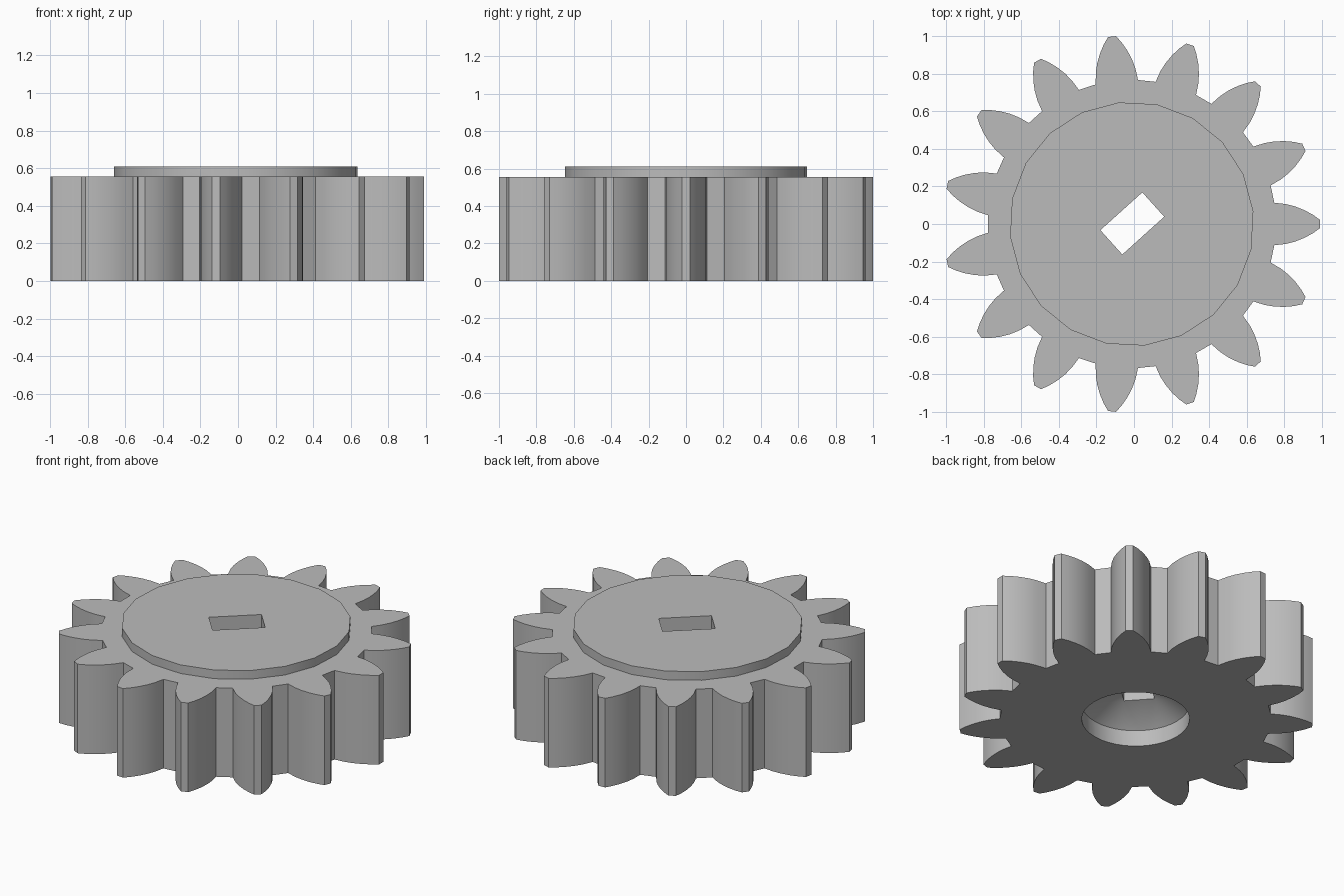
import bpy
import bmesh
from math import radians, sin, cos, pi
from mathutils import Matrix, Vector

if "Cube" in bpy.data.objects:
    bpy.data.objects.remove(bpy.data.objects["Cube"], do_unlink=True)

CX = -0.012          # gear axis
TEETH = 15
GEAR_TOP = 0.556
HUB_TOP = 0.61
RECESS_TOP = 0.1     # straight part of the underside recess
SHAFT_START = 0.21   # where the recess has narrowed to the slot

grey = bpy.data.materials.new("plain grey")
grey.use_nodes = True
colour = (0.5, 0.5, 0.5, 1)
grey.diffuse_color = colour
grey.node_tree.nodes["Principled BSDF"].inputs["Base Color"].default_value = colour


def ring(radius, sides, turn=0.0):
    return [(CX + radius * cos(turn + 2 * pi * i / sides),
             radius * sin(turn + 2 * pi * i / sides)) for i in range(sides)]


def add_object(name, bm):
    bmesh.ops.recalc_face_normals(bm, faces=bm.faces)
    mesh = bpy.data.meshes.new(name)
    bm.to_mesh(mesh)
    bm.free()
    mesh.materials.append(grey)
    obj = bpy.data.objects.new(name, mesh)
    bpy.context.collection.objects.link(obj)
    return obj


def prism(name, outline, bottom, top):
    bm = bmesh.new()
    face = bm.faces.new([bm.verts.new((x, y, bottom)) for x, y in outline])
    side = bmesh.ops.extrude_face_region(bm, geom=[face], use_keep_orig=True)
    verts = [v for v in side["geom"] if isinstance(v, bmesh.types.BMVert)]
    bmesh.ops.translate(bm, verts=verts, vec=(0, 0, top - bottom))
    return add_object(name, bm)


# Toothed outline: one convex flank mirrored, then repeated round the axis
flank = [(0.758, 0.113), (0.82, 0.106), (0.87, 0.093),
         (0.92, 0.073), (0.965, 0.048), (1.002, 0.021)]
tooth = [(r, -w) for r, w in flank] + [(r, w) for r, w in reversed(flank)]
outline = []
for i in range(TEETH):
    turn = Matrix.Rotation(2 * pi * i / TEETH, 2)
    for point in tooth:
        p = turn @ Vector(point)
        outline.append((CX + p.x, p.y))
gear = prism("gear", outline, 0, GEAR_TOP)

# Raised hub disc
hub = prism("hub", ring(0.65, 20, radians(6)), GEAR_TOP - 0.05, HUB_TOP)

# Slanted rectangular slot
spin = Matrix.Rotation(radians(42), 2)
slot = []
for x, y in ((-1, -1), (1, -1), (1, 1), (-1, 1)):
    p = spin @ Vector((x * 0.15, y * 0.087))
    slot.append((CX + 0.003 + p.x, p.y + 0.003))
slot_cutter = prism("slot_cutter", slot, SHAFT_START - 0.04, HUB_TOP + 0.1)

# Round underside recess that narrows to the slot
bm = bmesh.new()
bore = ring(0.305, 40)
for points, z in ((bore, -0.05), (bore, RECESS_TOP), (slot, SHAFT_START)):
    for x, y in points:
        bm.verts.new((x, y, z))
bmesh.ops.convex_hull(bm, input=bm.verts)
recess_cutter = add_object("recess_cutter", bm)

# Join the hub, cut the bore, then drop the helpers
bpy.ops.object.select_all(action="DESELECT")
gear.select_set(True)
bpy.context.view_layer.objects.active = gear
for helper, operation in ((hub, "UNION"), (recess_cutter, "DIFFERENCE"),
                          (slot_cutter, "DIFFERENCE")):
    helper.hide_render = True
    mod = gear.modifiers.new(helper.name, "BOOLEAN")
    mod.operation = operation
    mod.solver = "EXACT"
    mod.object = helper
    bpy.ops.object.modifier_apply(modifier=mod.name)
    bpy.data.objects.remove(helper, do_unlink=True)

bpy.ops.object.shade_smooth_by_angle(angle=radians(25))
